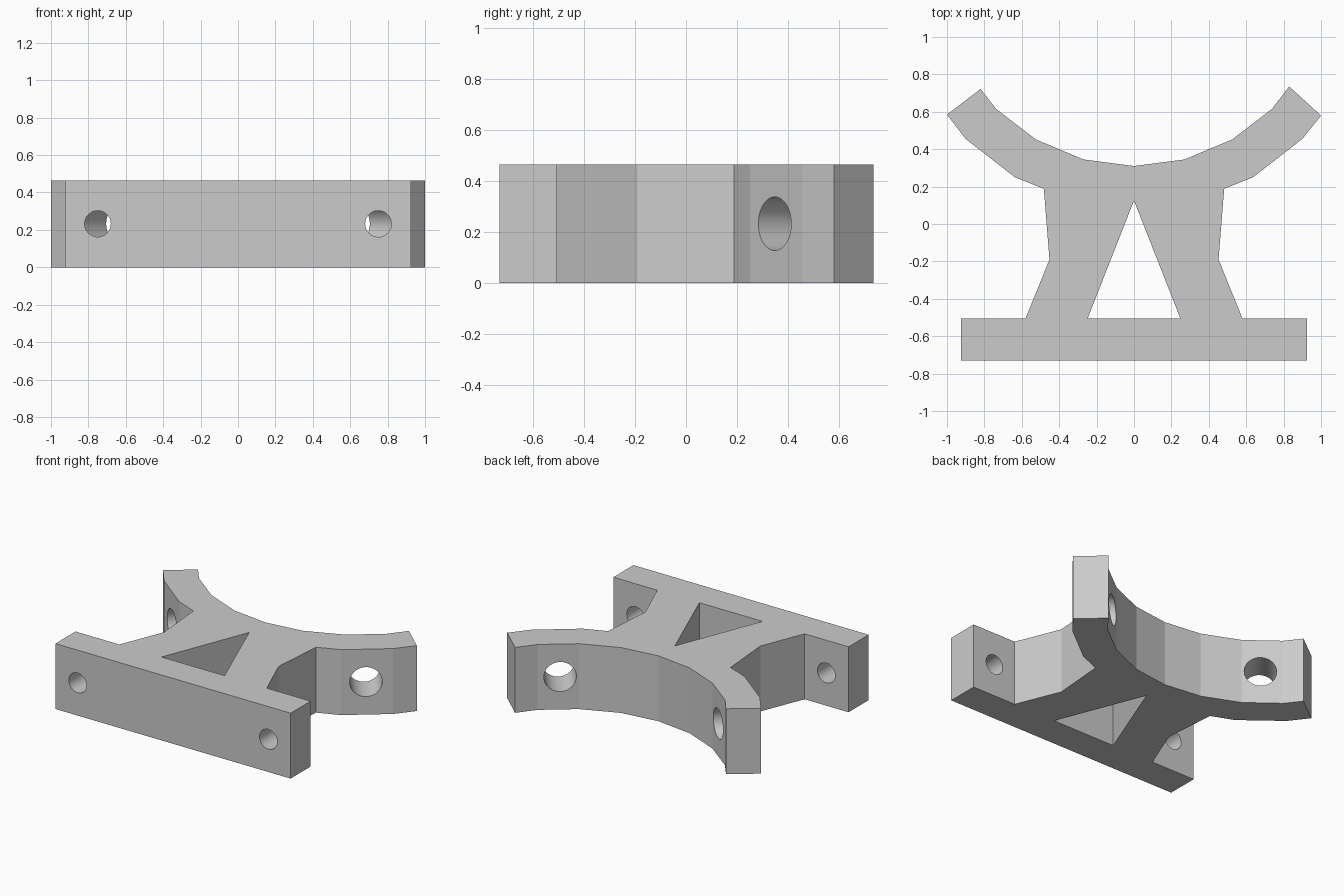
import bpy, bmesh, math
from mathutils import Vector

if "Cube" in bpy.data.objects:
    bpy.data.objects.remove(bpy.data.objects["Cube"])

H = 0.465          # bracket height
MID = H / 2        # height of every bore axis

grey = bpy.data.materials.new("plain grey")
grey.diffuse_color = (0.6, 0.6, 0.6, 1)
grey.use_nodes = True
grey.node_tree.nodes["Principled BSDF"].inputs["Base Color"].default_value = grey.diffuse_color


def prism(name, pts, z0, z1):
    """Extrude a flat outline between two heights."""
    bm = bmesh.new()
    face = bm.faces.new([bm.verts.new((x, y, z0)) for x, y in pts])
    ext = bmesh.ops.extrude_face_region(bm, geom=[face])
    top = [g for g in ext["geom"] if isinstance(g, bmesh.types.BMVert)]
    bmesh.ops.translate(bm, vec=(0, 0, z1 - z0), verts=top)
    bmesh.ops.recalc_face_normals(bm, faces=bm.faces)
    mesh = bpy.data.meshes.new(name)
    bm.to_mesh(mesh)
    bm.free()
    mesh.materials.append(grey)
    obj = bpy.data.objects.new(name, mesh)
    bpy.context.collection.objects.link(obj)
    return obj


def bore(name, centre, axis, radius, length):
    """Horizontal cylinder used as a drill."""
    bpy.ops.mesh.primitive_cylinder_add(vertices=40, radius=radius, depth=length)
    obj = bpy.context.object
    obj.name = name
    obj.location = centre
    obj.rotation_euler = Vector(axis).to_track_quat('Z', 'Y').to_euler()
    obj.data.materials.append(grey)
    return obj


def cut(target, cutter):
    """Subtract the cutter and discard it."""
    mod = target.modifiers.new(cutter.name, 'BOOLEAN')
    mod.operation = 'DIFFERENCE'
    mod.solver = 'EXACT'
    mod.object = cutter
    cutter.hide_render = True
    bpy.context.view_layer.update()
    bpy.context.view_layer.objects.active = target
    bpy.ops.object.modifier_apply(modifier=mod.name)
    bpy.data.objects.remove(cutter)


# Right half outline: mounting flange, waisted web, outer then inner cradle arc
right = [(0.925, -0.73), (0.925, -0.505), (0.58, -0.505), (0.452, -0.19),
         (0.482, 0.188), (0.637, 0.25), (0.9, 0.455), (1.0, 0.58),
         (0.83, 0.735), (0.737, 0.615), (0.525, 0.452), (0.27, 0.345)]
left = [(-x, y) for x, y in reversed(right)]
# The left cradle tip is trimmed slightly lower
left[3], left[4] = (-0.82, 0.722), (-1.0, 0.585)
bracket = prism("cradle_bracket", right + [(0, 0.31)] + left, 0, H)

# Triangular window through the web
cut(bracket, prism("window_cutter", [(-0.248, -0.505), (0.248, -0.505), (0, 0.125)],
                   -0.1, H + 0.1))

# Flange bolt holes and larger holes square to the cradle arms
for s in (-1, 1):
    cut(bracket, bore("flange_drill", (s * 0.75, -0.617, MID), (0, 1, 0), 0.07, 0.35))
    cut(bracket, bore("arm_drill", (s * 0.69, 0.44, MID), (-s * 0.62, 0.785, 0), 0.105, 0.5))

# Smooth bore walls, crisp outline corners
bpy.ops.object.select_all(action='DESELECT')
bracket.select_set(True)
bpy.context.view_layer.objects.active = bracket
bpy.ops.object.shade_smooth_by_angle(angle=math.radians(9.5))
